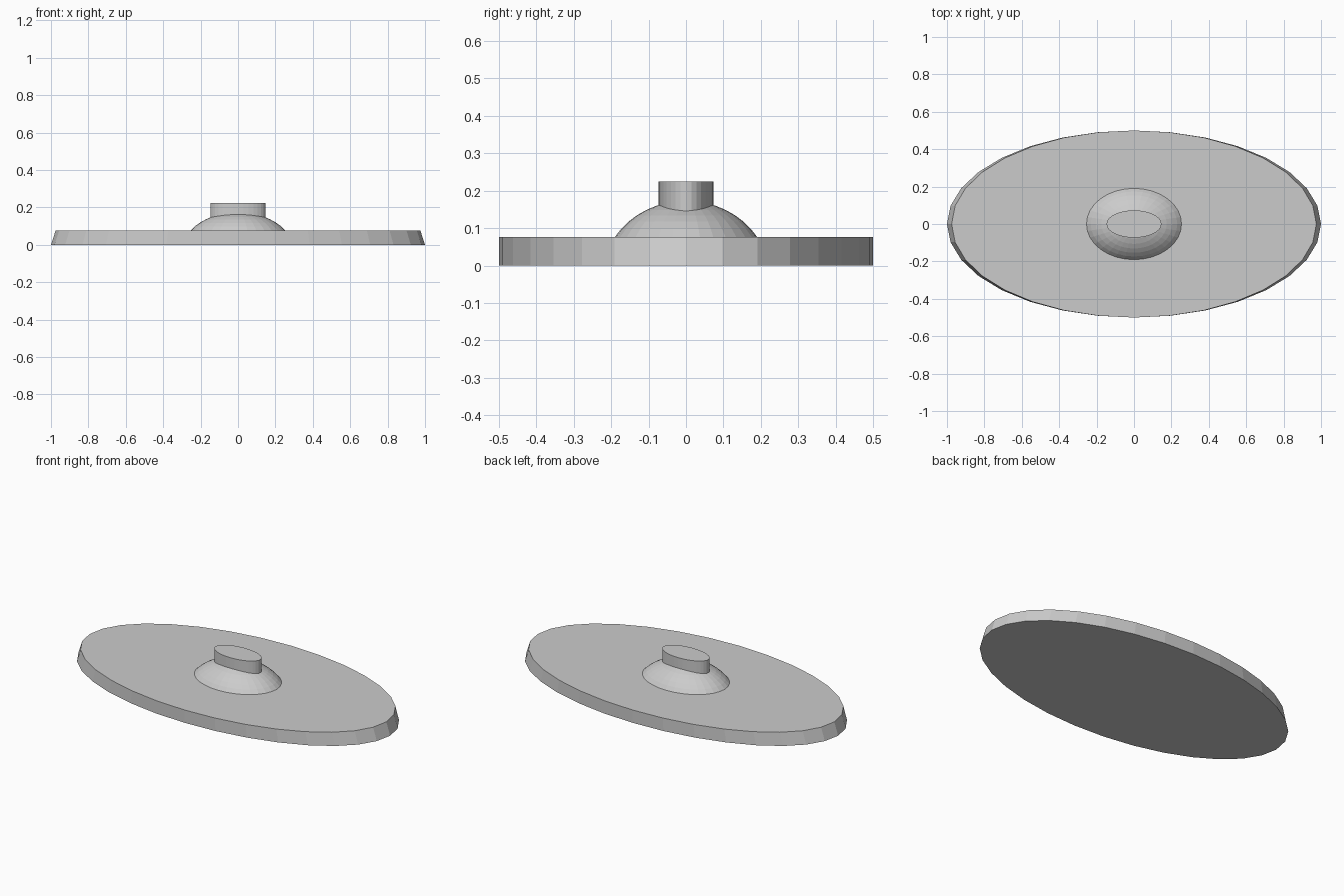
import bpy, math

if "Cube" in bpy.data.objects:
    bpy.data.objects.remove(bpy.data.objects["Cube"])


def loft(name, rings, sides=32):
    """Stack of elliptical rings (rx, ry, z), capped at both ends."""
    verts, faces = [], []
    for rx, ry, z in rings:
        for i in range(sides):
            a = 2 * math.pi * i / sides
            verts.append((rx * math.cos(a), ry * math.sin(a), z))
    for r in range(len(rings) - 1):
        for i in range(sides):
            j = (i + 1) % sides
            faces.append((r * sides + i, r * sides + j,
                          (r + 1) * sides + j, (r + 1) * sides + i))
    faces.append(tuple(reversed(range(sides))))
    top = (len(rings) - 1) * sides
    faces.append(tuple(range(top, top + sides)))
    mesh = bpy.data.meshes.new(name)
    mesh.from_pydata(verts, [], faces)
    obj = bpy.data.objects.new(name, mesh)
    bpy.context.collection.objects.link(obj)
    return obj


# Oval base plate, tapered only along its length
loft("base_plate", [(1.0, 0.5, 0.0), (0.975, 0.5, 0.076)])

# Shallow oval dome, its lower part sunk into the plate
A, B, H, C = 0.30, 0.225, 0.207, -0.034
start = math.asin((0.076 - C) / H)
dome = []
for k in range(8):
    t = start + (math.radians(84) - start) * k / 7
    dome.append((A * math.cos(t), B * math.cos(t), C + H * math.sin(t)))
loft("dome", dome)

# Oval neck standing on the dome
loft("neck", [(0.147, 0.073, 0.076), (0.147, 0.073, 0.224)])
